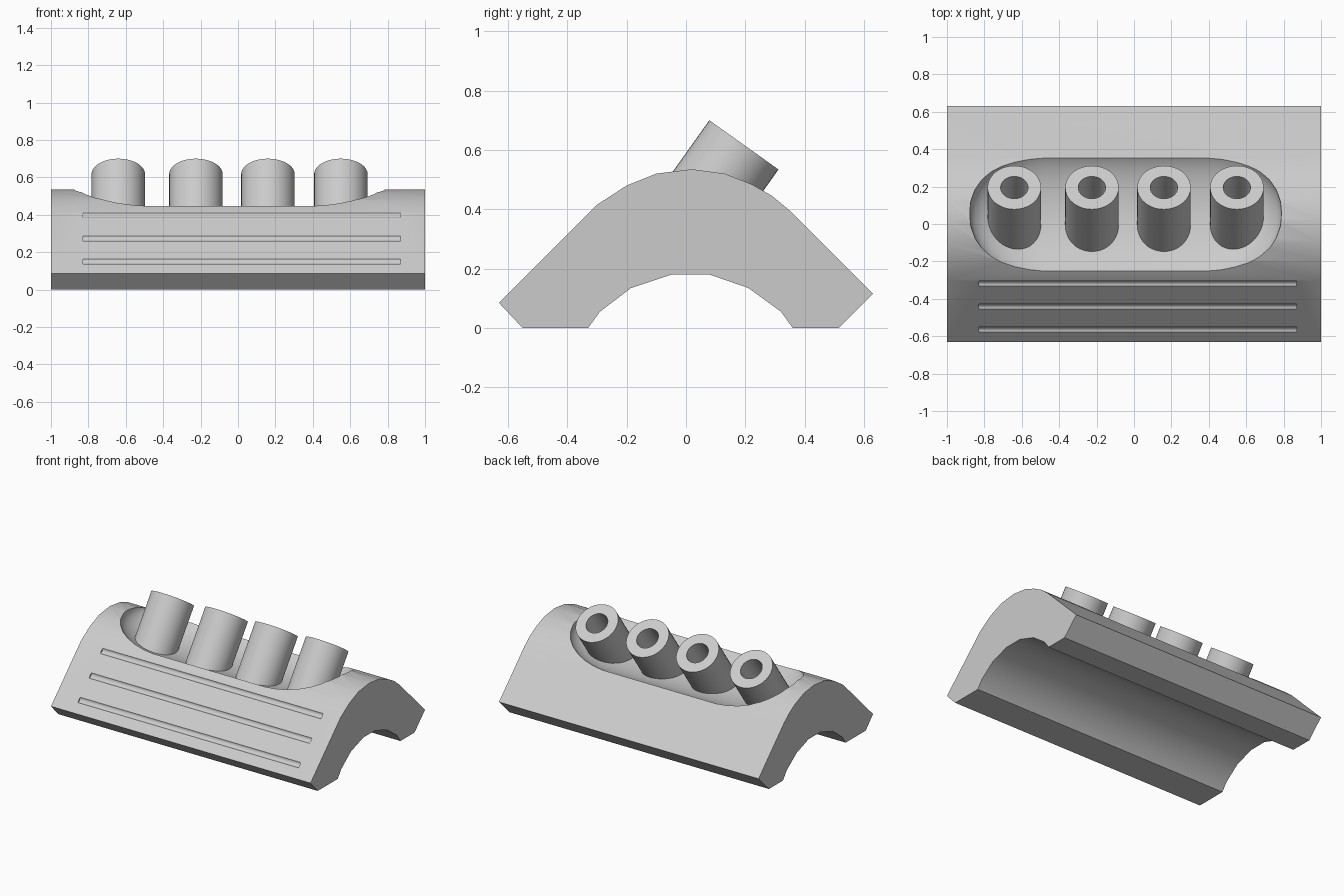
import bpy, bmesh, math
from mathutils import Vector, Matrix

cube = bpy.data.objects.get("Cube")
if cube:
    bpy.data.objects.remove(cube, do_unlink=True)

grey = bpy.data.materials.new("plain grey")
grey.use_nodes = True
grey.diffuse_color = (0.6, 0.6, 0.6, 1)
grey.node_tree.nodes["Principled BSDF"].inputs["Base Color"].default_value = (0.6, 0.6, 0.6, 1)


def make(name, bm):
    bmesh.ops.recalc_face_normals(bm, faces=bm.faces)
    mesh = bpy.data.meshes.new(name)
    bm.to_mesh(mesh)
    bm.free()
    mesh.materials.append(grey)
    ob = bpy.data.objects.new(name, mesh)
    bpy.context.collection.objects.link(ob)
    return ob


def select(ob):
    bpy.ops.object.select_all(action='DESELECT')
    ob.select_set(True)
    bpy.context.view_layer.objects.active = ob


def cut(ob, cutter):
    cutter.hide_render = True
    mod = ob.modifiers.new("cut", 'BOOLEAN')
    mod.operation = 'DIFFERENCE'
    mod.solver = 'EXACT'
    mod.object = cutter
    select(ob)
    bpy.ops.object.modifier_apply(modifier=mod.name)
    bpy.data.objects.remove(cutter, do_unlink=True)


def smooth(ob, angle):
    select(ob)
    bpy.ops.object.shade_smooth_by_angle(angle=math.radians(angle))


# Arched saddle body: side profile (y, z) extruded along x
profile = [(-.63, .085), (-.55, 0), (-.33, 0), (-.29, .055), (-.185, .135), (-.05, .18),
           (.08, .18), (.21, .135), (.32, .055), (.36, 0), (.515, 0), (.63, .115),
           (.35, .395), (.29, .445), (.22, .485), (.13, .52), (.02, .535),
           (-.1, .52), (-.2, .48), (-.3, .415)]
bm = bmesh.new()
face = bm.faces.new([bm.verts.new((-1, y, z)) for y, z in profile])
out = bmesh.ops.extrude_face_region(bm, geom=[face])
bmesh.ops.translate(bm, vec=(2, 0, 0), verts=[v for v in out["geom"] if isinstance(v, bmesh.types.BMVert)])
body = make("saddle_body", bm)

# Scooped pocket: stretched ellipsoid, leaning slightly to the back
bm = bmesh.new()
bmesh.ops.create_uvsphere(bm, u_segments=40, v_segments=17, radius=1,
                          matrix=Matrix.Rotation(math.pi / 2, 4, 'Y'))
for v in bm.verts:
    v.co = Vector((v.co.x * .44 + math.copysign(.395, v.co.x), v.co.y * .365, v.co.z * .185))
bm.transform(Matrix.Translation((-.045, .055, .52)) @ Matrix.Rotation(math.radians(-6), 4, 'X'))
cut(body, make("pocket_cutter", bm))

# Three shallow grip grooves along the front slope
for y in (-.318, -.442, -.565):
    bm = bmesh.new()
    bmesh.ops.create_cone(bm, cap_ends=True, segments=16, radius1=.024, radius2=.024, depth=1.7,
                          matrix=Matrix.Translation((.02, y - .01, y + .715 + .01))
                          @ Matrix.Rotation(math.pi / 2, 4, 'Y'))
    cut(body, make("groove_cutter", bm))
smooth(body, 38)

# Four leaning tubes with blind bores
axis = Vector((0, .58, .815)).normalized()
turn = axis.to_track_quat('Z', 'Y').to_matrix().to_4x4()
for i, x in enumerate((-.64, -.225, .16, .55)):
    bm = bmesh.new()
    rings = []
    for radius, depth in ((.143, .4), (.143, 0), (.073, 0), (.073, .33)):
        ring = bmesh.ops.create_circle(bm, segments=40, radius=radius,
                                       matrix=Matrix.Translation((0, 0, -depth)))
        rings.append(ring["verts"])
    for a, b in zip(rings, rings[1:]):
        for k in range(40):
            n = (k + 1) % 40
            bm.faces.new((a[k], a[n], b[n], b[k]))
    bm.faces.new(rings[0])
    bm.faces.new(rings[-1])
    bm.transform(Matrix.Translation((x, .195, .617)) @ turn)
    smooth(make(f"tube_{i + 1}", bm), 35)
